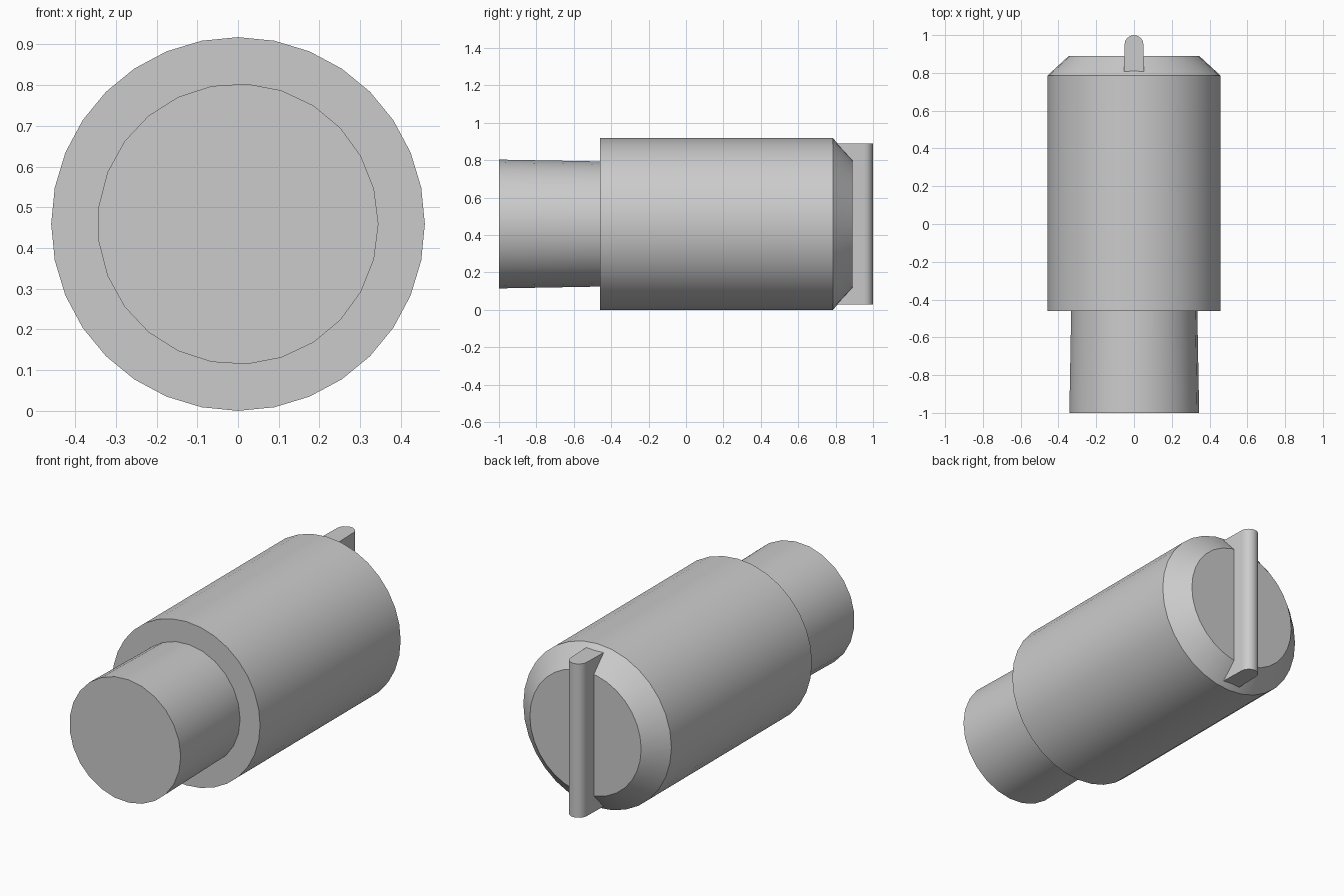
import bpy, bmesh
from math import cos, sin, pi, radians

cube = bpy.data.objects.get("Cube")
if cube:
    bpy.data.objects.remove(cube, do_unlink=True)

AXIS_Z = 0.459

grey = bpy.data.materials.new("plain grey")
grey.use_nodes = True
colour = (0.6, 0.6, 0.6, 1)
grey.diffuse_color = colour
grey.node_tree.nodes["Principled BSDF"].inputs["Base Color"].default_value = colour


def finish(name, bm):
    """Turn a bmesh into a grey object with sharp edges kept."""
    bmesh.ops.recalc_face_normals(bm, faces=bm.faces)
    mesh = bpy.data.meshes.new(name)
    bm.to_mesh(mesh)
    bm.free()
    obj = bpy.data.objects.new(name, mesh)
    bpy.context.collection.objects.link(obj)
    mesh.materials.append(grey)
    bpy.ops.object.select_all(action='DESELECT')
    obj.select_set(True)
    bpy.context.view_layer.objects.active = obj
    bpy.ops.object.shade_smooth_by_angle(angle=radians(30))


def turned(name, profile, sides):
    """Capped solid turned about the y axis from (y, radius) pairs."""
    bm = bmesh.new()
    angles = [2 * pi * i / sides for i in range(sides)]
    rings = [[bm.verts.new((r * cos(a), y, AXIS_Z + r * sin(a))) for a in angles]
             for y, r in profile]
    for a, b in zip(rings, rings[1:]):
        for i in range(sides):
            j = (i + 1) % sides
            bm.faces.new((a[i], a[j], b[j], b[i]))
    bm.faces.new(rings[0])
    bm.faces.new(rings[-1])
    finish(name, bm)


# Narrow front shaft, slightly tapered
turned("front_shaft", [(-1, 0.345), (-0.45, 0.335)], 25)

# Main barrel with a chamfered back end
turned("barrel", [(-0.46, 0.459), (0.785, 0.459), (0.89, 0.345)], 32)

# Upright round-nosed rib across the back
nose = [(0.05 * cos(pi * i / 8), 0.95 + 0.05 * sin(pi * i / 8)) for i in range(9)]
outline = [(0.054, 0.8)] + nose + [(-0.054, 0.8)]
bm = bmesh.new()
base = bm.faces.new([bm.verts.new((x, y, 0.028)) for x, y in outline])
top = bmesh.ops.extrude_face_region(bm, geom=[base])["geom"]
bmesh.ops.translate(bm, vec=(0, 0, 0.862),
                    verts=[v for v in top if isinstance(v, bmesh.types.BMVert)])
finish("back_rib", bm)
